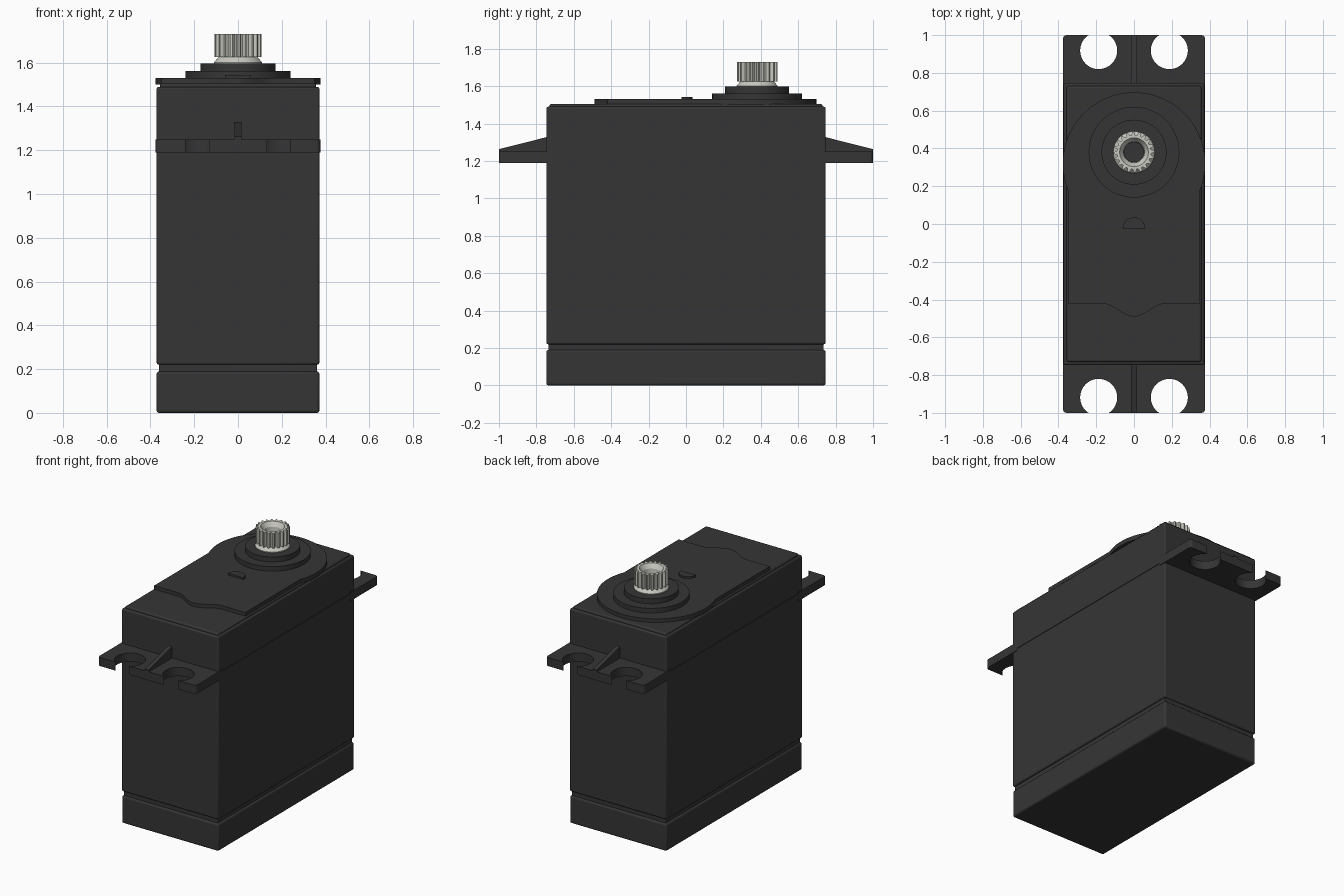
import bpy, bmesh, math

if "Cube" in bpy.data.objects:
    bpy.data.objects.remove(bpy.data.objects["Cube"])


def material(name, rgb):
    m = bpy.data.materials.new(name)
    m.diffuse_color = (*rgb, 1)
    m.use_nodes = True
    m.node_tree.nodes["Principled BSDF"].inputs["Base Color"].default_value = m.diffuse_color
    return m


BLACK = material("black_plastic", (0.036, 0.036, 0.036))
METAL = material("pale_metal", (0.58, 0.58, 0.53))


def finish(name, bm, mat, bevel=0.0, smooth=False):
    bmesh.ops.recalc_face_normals(bm, faces=bm.faces)
    me = bpy.data.meshes.new(name)
    bm.to_mesh(me)
    bm.free()
    me.materials.append(mat)
    ob = bpy.data.objects.new(name, me)
    bpy.context.collection.objects.link(ob)
    if bevel:
        mod = ob.modifiers.new("edge_round", 'BEVEL')
        mod.width, mod.segments = bevel, 3
        mod.limit_method = 'ANGLE'
    if smooth:
        bpy.ops.object.select_all(action='DESELECT')
        ob.select_set(True)
        bpy.context.view_layer.objects.active = ob
        bpy.ops.object.shade_smooth_by_angle(angle=math.radians(30))
    return ob


def prism(name, pts, z0, z1, mat=BLACK, bevel=0.0, smooth=False):
    bm = bmesh.new()
    f = bm.faces.new([bm.verts.new((x, y, z0)) for x, y in pts])
    r = bmesh.ops.extrude_face_region(bm, geom=[f])
    vs = [v for v in r["geom"] if isinstance(v, bmesh.types.BMVert)]
    bmesh.ops.translate(bm, verts=vs, vec=(0, 0, z1 - z0))
    return finish(name, bm, mat, bevel, smooth)


def rect(hx, hy):
    return [(-hx, -hy), (hx, -hy), (hx, hy), (-hx, hy)]


def arc(cx, cy, r, a0, a1, n):
    angles = [a0 + (a1 - a0) * i / n for i in range(n + 1)]
    return [(cx + r * math.cos(a), cy + r * math.sin(a)) for a in angles]


def disc(cx, cy, r, n=64):
    return arc(cx, cy, r, 0, math.tau, n)[:-1]


# Case: bottom cap, recessed seam, main body, top lid
prism("bottom_cap", rect(0.372, 0.747), 0, 0.19, bevel=0.012, smooth=True)
prism("seam_core", rect(0.36, 0.735), 0.15, 0.26)
prism("main_body", rect(0.372, 0.747), 0.22, 1.49, bevel=0.01, smooth=True)
prism("top_lid", rect(0.357, 0.73), 1.45, 1.505, bevel=0.01, smooth=True)
prism("side_band", rect(0.376, 0.715), 1.205, 1.24)

# Raised top plate: round end around the shaft, curved tongue at the front
R, CY, HX = 0.377, 0.32, 0.35
a = math.acos(HX / R)
plate = arc(0, CY, R, -a, math.pi + a, 64)
wave = [(-0.17 + 0.34 * i / 20,
         -0.42 - 0.035 * (1 - math.cos(math.tau * i / 20))) for i in range(21)]
plate += [(-HX, -0.42)] + wave + [(HX, -0.42)]
prism("top_plate", plate, 1.50, 1.53, smooth=True)
prism("half_round_mark", arc(0, -0.025, 0.06, 0, math.pi, 20), 1.52, 1.543, smooth=True)

# Stepped collar under the output shaft
SY = 0.38
prism("collar_lower", disc(0, SY, 0.24), 1.52, 1.562, smooth=True)
prism("collar_upper", disc(0, SY, 0.172), 1.55, 1.597, smooth=True)

# Mounting tabs with open screw slots, and a sloping rib on each
for label, s in (("front", -1), ("back", 1)):
    r, cy, hx = 0.098, 0.918, 0.376
    b = math.asin((1 - cy) / r)
    tab = [(hx, 0.7)] + arc(hx - 0.02, 0.98, 0.02, 0, math.pi / 2, 5)
    for cx in (0.187, -0.187):
        tab += arc(cx, cy, r, b, -math.pi - b, 40)
    tab += arc(-hx + 0.02, 0.98, 0.02, math.pi / 2, math.pi, 5) + [(-hx, 0.7)]
    prism(label + "_mounting_tab", [(x, y * s) for x, y in tab], 1.19, 1.25, smooth=True)

    bm = bmesh.new()
    side = [(0.72, 1.22), (1.0, 1.22), (1.0, 1.263), (0.747, 1.327), (0.72, 1.327)]
    f = bm.faces.new([bm.verts.new((-0.016, y * s, z)) for y, z in side])
    e = bmesh.ops.extrude_face_region(bm, geom=[f])
    bmesh.ops.translate(bm, vec=(0.032, 0, 0),
                        verts=[v for v in e["geom"] if isinstance(v, bmesh.types.BMVert)])
    finish(label + "_tab_rib", bm, BLACK)

# Splined output shaft: rings of (radius, z, toothed) bridged together
TEETH = 20
N = TEETH * 4
rings = [(0.11, 1.59, 0), (0.11, 1.602, 0), (0.088, 1.626, 0), (0.108, 1.626, 1),
         (0.108, 1.73, 1), (0.076, 1.73, 0), (0.056, 1.70, 0), (0.05, 1.62, 0)]
bm = bmesh.new()
loops = []
for r, z, toothed in rings:
    loop = []
    for i in range(N):
        t = math.tau * i / N
        q = r - 0.018 if toothed and i % 4 >= 2 else r
        loop.append(bm.verts.new((q * math.cos(t), SY + q * math.sin(t), z)))
    loops.append(loop)
for lo, hi in zip(loops, loops[1:]):
    for i in range(N):
        j = (i + 1) % N
        bm.faces.new((lo[i], lo[j], hi[j], hi[i]))
bm.faces.new(loops[0])
bm.faces.new(loops[-1])
finish("output_shaft", bm, METAL)
prism("shaft_bore_floor", disc(0, SY, 0.053, 32), 1.61, 1.66)
